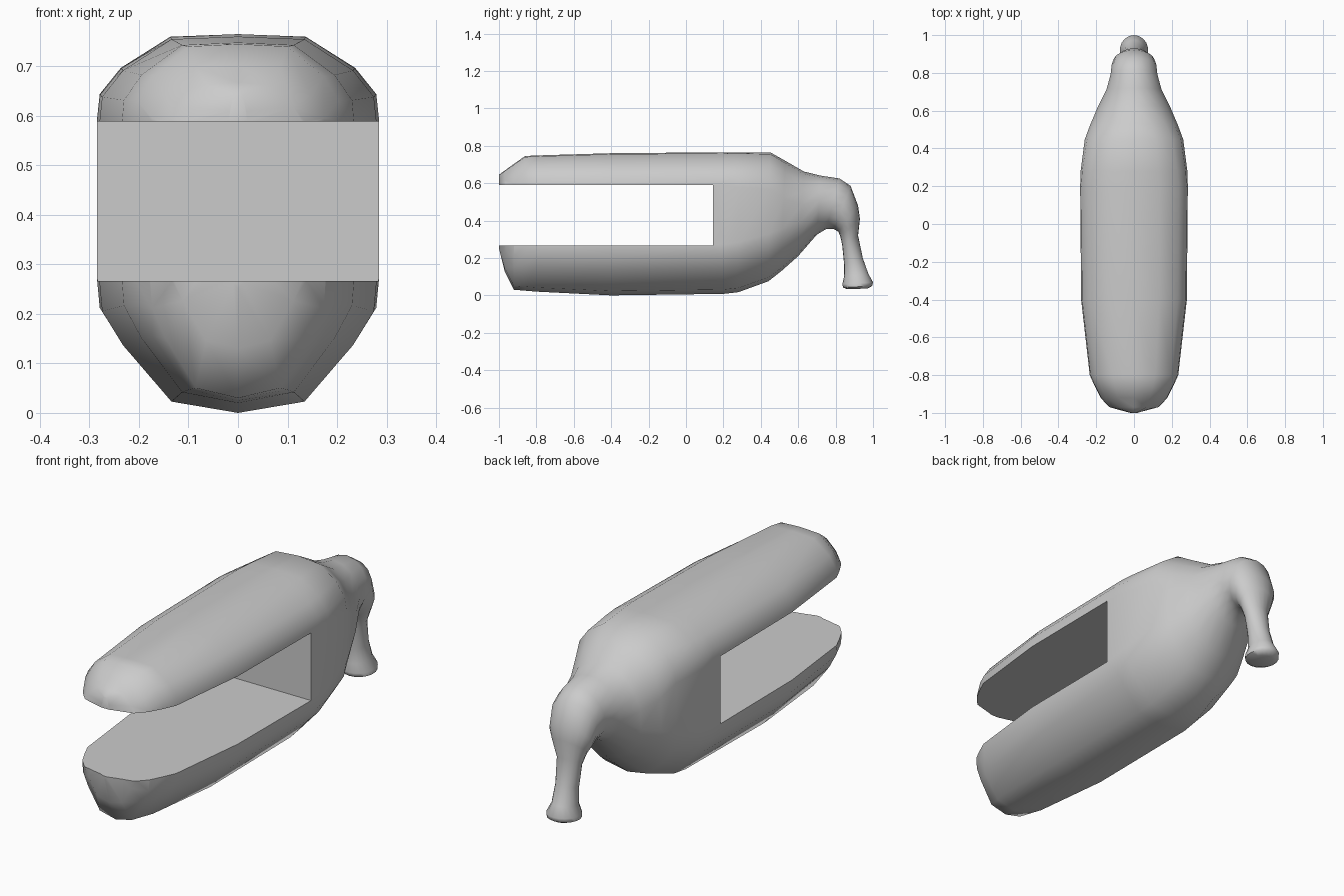
import bpy, bmesh, math

if "Cube" in bpy.data.objects:
    bpy.data.objects.remove(bpy.data.objects["Cube"])

# Right half of the body cross-section: (share of half width, share of height)
BOXY = [(0, 0), (.48, .03), (.83, .18), (.98, .27), (1, .35),
        (1, .77), (.98, .84), (.83, .91), (.48, .993), (0, 1)]
ROUND = [(math.sin(math.pi * i / 9), (1 - math.cos(math.pi * i / 9)) / 2) for i in range(10)]

# Rings: bottom point (y, z), top point (y, z), half width, roundness
RINGS = [
    # jaw tip and long body
    (-1.0, .25, -1.0, .645, .02, 0), (-.97, .13, -.97, .667, .135, 0),
    (-.92, .03, -.92, .703, .177, 0), (-.86, .025, -.86, .745, .208, 0),
    (-.8, .02, -.8, .748, .235, 0), (-.4, .0, -.4, .76, .28, 0),
    (.2, .008, .2, .765, .285, 0), (.28, .017, .28, .765, .283, .1),
    (.44, .075, .45, .765, .262, .3), (.51, .13, .53, .72, .235, .6),
    (.6, .21, .63, .662, .195, .9),
    # neck and rounded head
    (.70, .325, .72, .64, .148, 1), (.75, .355, .82, .625, .126, 1),
    (.79, .355, .88, .585, .12, 1), (.815, .34, .92, .48, .108, 1),
    (.825, .315, .93, .41, .085, 1),
    # hanging stem and flared foot
    (.835, .27, .92, .32, .06, 1), (.845, .17, .945, .2, .052, 1),
    (.845, .1, .975, .115, .056, 1), (.836, .06, 1.0, .07, .076, 1),
    (.84, .042, .995, .05, .076, 1), (.86, .034, .97, .036, .05, 1),
]


def ring_points(yb, zb, yt, zt, w, k):
    half = []
    for (bx, bt), (rx, rt) in zip(BOXY, ROUND):
        u, t = bx + (rx - bx) * k, bt + (rt - bt) * k
        half.append((u * w, yb + (yt - yb) * t, zb + (zt - zb) * t))
    half[0] = (0, *half[0][1:])
    half[-1] = (0, *half[-1][1:])
    return half + [(-x, y, z) for x, y, z in half[-2:0:-1]]


def loft(name, rings):
    bm = bmesh.new()
    loops = [[bm.verts.new(p) for p in ring_points(*r)] for r in rings]
    n = len(loops[0])
    for a, b in zip(loops, loops[1:]):
        for i in range(n):
            j = (i + 1) % n
            bm.faces.new((a[i], a[j], b[j], b[i]))
    bm.faces.new(loops[0])
    bm.faces.new(loops[-1])
    bmesh.ops.recalc_face_normals(bm, faces=bm.faces)
    mesh = bpy.data.meshes.new(name)
    bm.to_mesh(mesh)
    bm.free()
    obj = bpy.data.objects.new(name, mesh)
    bpy.context.collection.objects.link(obj)
    return obj


# Body, head and stem in one skin
body = loft("jawed_body", RINGS)

# Mouth slot cut straight through the front
bpy.ops.mesh.primitive_cube_add(size=1, location=(0, -.5275, .4275))
slot = bpy.context.object
slot.name = "mouth_cutter"
slot.scale = (1, 1.345, .323)
slot.hide_render = True
bpy.context.view_layer.update()

bpy.ops.object.select_all(action='DESELECT')
body.select_set(True)
bpy.context.view_layer.objects.active = body
cut = body.modifiers.new("mouth", 'BOOLEAN')
cut.operation = 'DIFFERENCE'
cut.solver = 'EXACT'
cut.object = slot
bpy.ops.object.modifier_apply(modifier=cut.name)
bpy.data.objects.remove(slot, do_unlink=True)

# Smooth skin with crisp mouth edges
bpy.ops.object.shade_smooth_by_angle(angle=math.radians(60))
